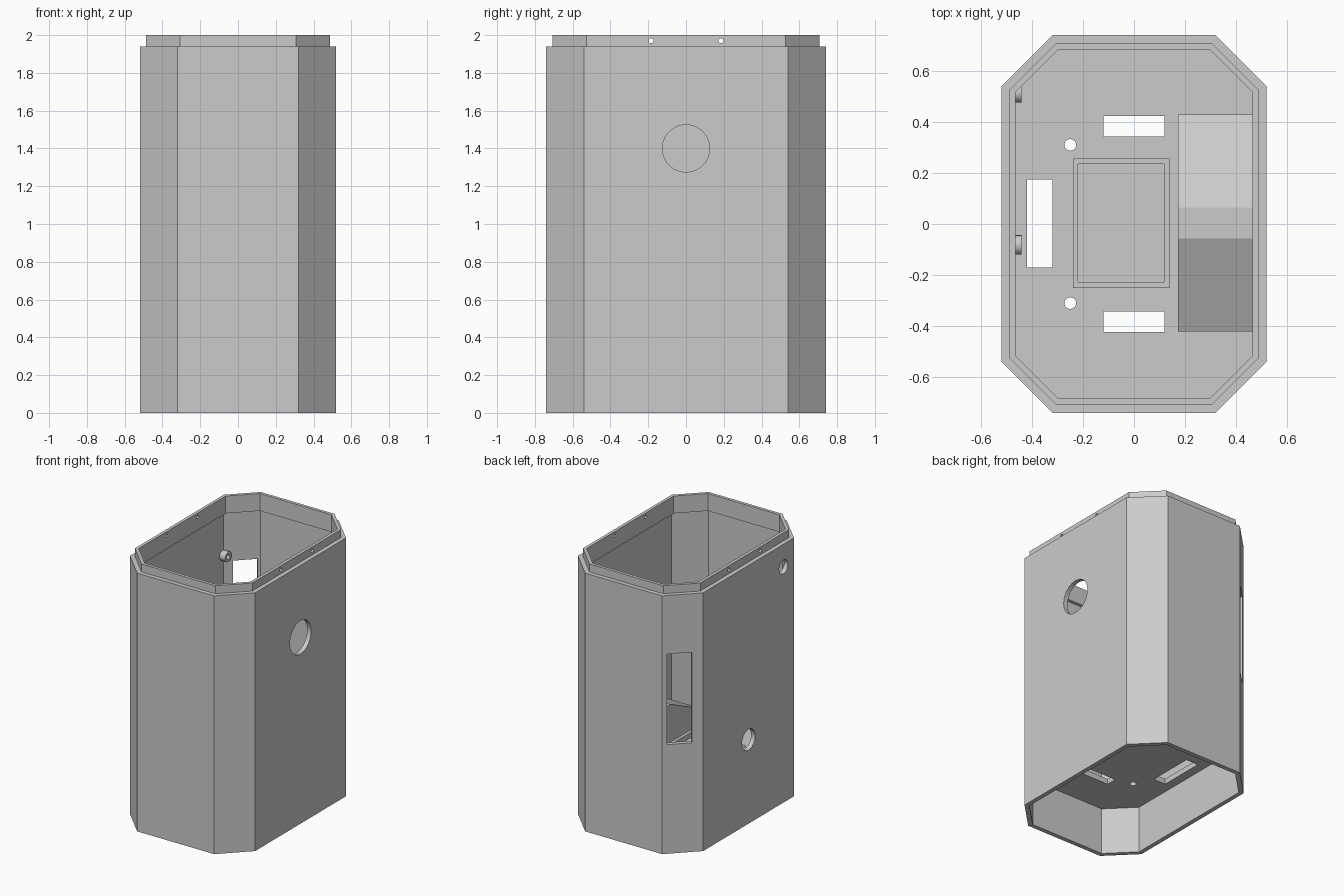
import bpy, bmesh, math
from mathutils import Matrix, Vector

cube = bpy.data.objects.get("Cube")
if cube:
    bpy.data.objects.remove(cube)

HX, HY, CHAMFER = 0.52, 0.74, 0.20
WALL = 0.033
FLOOR_LOW, FLOOR_TOP = 0.35, 0.39

grey = bpy.data.materials.new("light grey")
grey.use_nodes = True
grey.diffuse_color = (0.6, 0.6, 0.6, 1)
grey.node_tree.nodes["Principled BSDF"].inputs["Base Color"].default_value = (0.6, 0.6, 0.6, 1)


def finish(name, bm):
    bmesh.ops.recalc_face_normals(bm, faces=bm.faces)
    mesh = bpy.data.meshes.new(name)
    bm.to_mesh(mesh)
    bm.free()
    obj = bpy.data.objects.new(name, mesh)
    mesh.materials.append(grey)
    bpy.context.collection.objects.link(obj)
    return obj


def octagon(inset):
    """Chamfered rectangle, pulled in evenly by inset."""
    x, y = HX - inset, HY - inset
    k = CHAMFER - inset * (2 - math.sqrt(2))
    return [(x, k - y), (x, y - k), (x - k, y), (k - x, y),
            (-x, y - k), (-x, k - y), (k - x, -y), (x - k, -y)]


def tube(name, outer, inner, z0, z1):
    """Hollow wall between two closed outlines."""
    bm = bmesh.new()
    loops = [[bm.verts.new((x, y, z)) for x, y in pts]
             for pts, z in ((outer, z0), (outer, z1), (inner, z1), (inner, z0))]
    n = len(outer)
    for a in range(4):
        la, lb = loops[a], loops[(a + 1) % 4]
        for i in range(n):
            j = (i + 1) % n
            bm.faces.new((la[i], la[j], lb[j], lb[i]))
    return finish(name, bm)


def prism(name, pts, depth):
    """Extrude a flat outline of 3D points along a vector."""
    bm = bmesh.new()
    face = bm.faces.new([bm.verts.new(p) for p in pts])
    new = bmesh.ops.extrude_face_region(bm, geom=[face])["geom"]
    bmesh.ops.translate(bm, vec=Vector(depth),
                        verts=[v for v in new if isinstance(v, bmesh.types.BMVert)])
    return finish(name, bm)


def rect(x0, x1, y0, y1):
    return [(x0, y0), (x1, y0), (x1, y1), (x0, y1)]


def box(name, size, centre, turn=0):
    bm = bmesh.new()
    m = Matrix.Translation(centre) @ Matrix.Rotation(turn, 4, 'Z') @ Matrix.Diagonal((*size, 1))
    bmesh.ops.create_cube(bm, size=1, matrix=m)
    return finish(name, bm)


def rod(name, radius, length, centre, axis='X', sides=40):
    bm = bmesh.new()
    turn = Matrix.Rotation(math.pi / 2, 4, 'Y') if axis == 'X' else Matrix()
    bmesh.ops.create_cone(bm, cap_ends=True, segments=sides, radius1=radius, radius2=radius,
                          depth=length, matrix=Matrix.Translation(centre) @ turn)
    return finish(name, bm)


def cut(target, cutters):
    """Subtract the cutters for good, then drop them."""
    bpy.context.view_layer.objects.active = target
    for c in cutters:
        c.hide_render = True
        mod = target.modifiers.new("cut", 'BOOLEAN')
        mod.operation, mod.solver, mod.object = 'DIFFERENCE', 'EXACT', c
        bpy.ops.object.modifier_apply(modifier=mod.name)
        bpy.data.objects.remove(c)


def smooth(obj):
    bpy.ops.object.select_all(action='DESELECT')
    obj.select_set(True)
    bpy.context.view_layer.objects.active = obj
    bpy.ops.object.shade_smooth_by_angle(angle=math.radians(30))


# Outer shell, open at top and bottom
shell = tube("outer_shell", octagon(0), octagon(WALL), 0, 1.94)
cut(shell, [
    rod("large_side_hole", 0.125, 0.2, (HX, 0, 1.4), sides=64),
    rod("upper_side_hole", 0.052, 0.2, (-HX, -0.415, 1.77)),
    rod("lower_side_hole", 0.078, 0.2, (-HX, 0, 0.63)),
    box("corner_window", (0.2, 0.172, 0.68), (-0.405, 0.655, 1.16), math.radians(135)),
])
smooth(shell)

# Raised lip lining the top of the shell
lip = tube("top_lip", octagon(WALL - 0.0005), octagon(0.056), 1.87, 2.0)
cut(lip, [rod("screw_hole", 0.013, 0.1, (sx * 0.475, sy * 0.185, 1.97), sides=24)
          for sx in (-1, 1) for sy in (-1, 1)])
smooth(lip)

# Raised inner floor with slots and round holes
floor = prism("inner_floor", [(x, y, FLOOR_LOW) for x, y in octagon(WALL - 0.003)],
              (0, 0, FLOOR_TOP - FLOOR_LOW))
holes = [box("side_slot", (0.10, 0.345, 0.3), (-0.37, 0.002, 0.37))]
for s in (-1, 1):
    holes.append(box("end_slot", (0.24, 0.08, 0.3), (0, s * 0.383, 0.37)))
    holes.append(rod("floor_hole", 0.023, 0.3, (-0.25, s * 0.31, 0.37), 'Z', 32))
cut(floor, holes)
smooth(floor)

# Low locating frame on the floor
tube("floor_frame", rect(-0.24, 0.14, -0.25, 0.257), rect(-0.22, 0.117, -0.227, 0.235),
     FLOOR_TOP - 0.002, FLOOR_TOP + 0.04)

# Block with a flat crest and two sloping sides, against the side wall
profile = [(-0.422, FLOOR_TOP - 0.002), (0.43, FLOOR_TOP - 0.002), (0.43, 0.52),
           (0.065, 0.69), (-0.057, 0.69), (-0.422, 0.52)]
prism("sloped_block", [(0.172, y, z) for y, z in profile], (HX - WALL - 0.171, 0, 0))

# Hollow bosses inside the wall
for label, y in (("rear", 0.515), ("middle", -0.082)):
    boss = rod(label + "_boss", 0.038, 0.048, (-0.465, y, 1.55))
    cut(boss, [rod("boss_bore", 0.018, 0.06, (-0.455, y, 1.55), sides=24)])
    smooth(boss)
